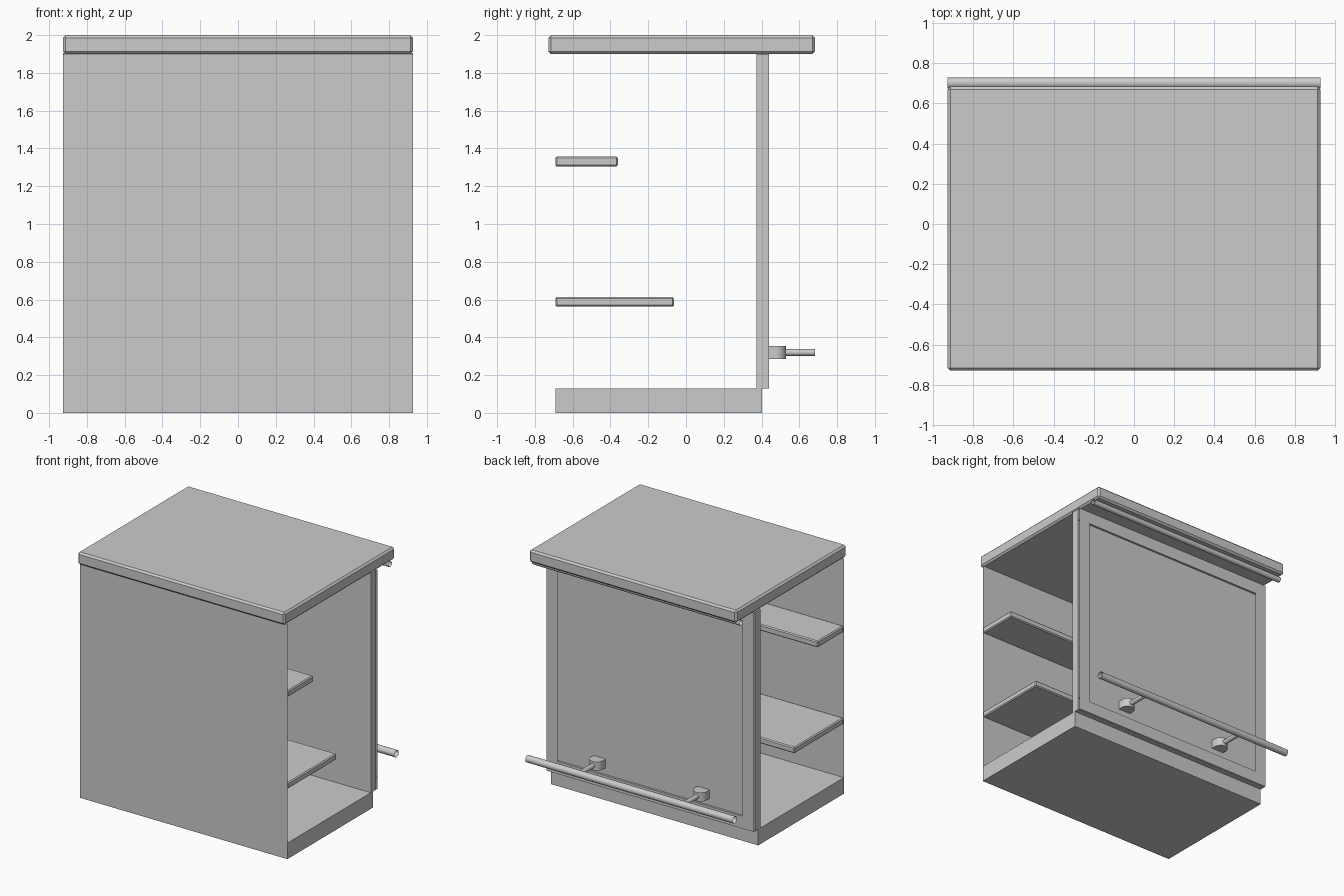
import bpy, bmesh, math

if "Cube" in bpy.data.objects:
    bpy.data.objects.remove(bpy.data.objects["Cube"])


def finish(name, bm, smooth=False):
    me = bpy.data.meshes.new(name)
    bm.to_mesh(me)
    bm.free()
    ob = bpy.data.objects.new(name, me)
    bpy.context.collection.objects.link(ob)
    if smooth:
        bpy.context.view_layer.objects.active = ob
        ob.select_set(True)
        bpy.ops.object.shade_smooth_by_angle(angle=math.radians(40))
        ob.select_set(False)
    return ob


def box(name, x, y, z, bevel=0):
    """Box from (min, max) ranges, with optional chamfer."""
    bm = bmesh.new()
    bmesh.ops.create_cube(bm, size=1)
    for v in bm.verts:
        v.co = [r[0] if c < 0 else r[1] for c, r in zip(v.co, (x, y, z))]
    if bevel:
        bmesh.ops.bevel(bm, geom=bm.edges[:], offset=bevel, segments=1, affect='EDGES')
    return finish(name, bm)


def sheet(name, x, z, y, facing):
    """Upright zero-thickness board facing -y or +y."""
    bm = bmesh.new()
    pts = [(x[0], z[0]), (x[1], z[0]), (x[1], z[1]), (x[0], z[1])][::-facing]
    bm.faces.new([bm.verts.new((a, y, b)) for a, b in pts])
    return finish(name, bm)


def extrude(name, profile, place, a, b, caps=False, smooth=False):
    """Sweep a closed 2D profile from a to b; place(u, v, t) gives 3D points."""
    bm = bmesh.new()
    r0, r1 = ([bm.verts.new(place(u, v, t)) for u, v in profile] for t in (a, b))
    n = len(profile)
    for i in range(n):
        j = (i + 1) % n
        bm.faces.new((r0[i], r0[j], r1[j], r1[i]))
    if caps:
        bm.faces.new(r0[::-1])
        bm.faces.new(r1)
    bmesh.ops.recalc_face_normals(bm, faces=bm.faces[:])
    return finish(name, bm, smooth)


def circle(u, v, r, n=24):
    return [(u + r * math.cos(2 * math.pi * i / n), v + r * math.sin(2 * math.pi * i / n))
            for i in range(n)]


def along_x(u, v, t): return (t, u, v)
def along_y(u, v, t): return (u, t, v)
def along_z(u, v, t): return (u, v, t)


W = 0.927
FULL = (-W, W)

# Counter top, front board, base and shelves
box("counter_top", FULL, (-0.729, 0.683), (1.9, 2.0), 0.014)
sheet("front_board", FULL, (0, 1.9), -0.693, -1)
box("base", FULL, (-0.692, 0.402), (0, 0.13))
box("lower_shelf", FULL, (-0.692, -0.063), (0.563, 0.613), 0.008)
box("upper_shelf", FULL, (-0.692, -0.36), (1.305, 1.357), 0.008)

# Back panel with a thin raised frame around it
box("back_panel", FULL, (0.372, 0.44), (0.13, 1.9))
for label, z in (("bottom", (0.13, 0.23)), ("top", (1.8, 1.9))):
    rail = [(0.441, z[0]), (0.458, z[0]), (0.458, z[1]), (0.441, z[1])]
    extrude(label + "_frame_rail", rail, along_x, -W, W)
for label, x in (("left", (-W, -W + 0.1)), ("right", (W - 0.1, W))):
    sheet(label + "_frame_stile", x, (0.23, 1.8), 0.458, 1)

# Open-ended strip under the back overhang
extrude("under_top_strip", circle(0.62, 1.882, 0.022, 16), along_x, -W, W, smooth=True)

# Foot rail on two brackets
extrude("foot_rail", circle(0.701, 0.32, 0.028), along_x, -W, W, smooth=True)
for label, s in (("left", -1), ("right", 1)):
    cx = s * 0.465
    arc = [(cx + 0.055 * math.cos(math.pi * i / 12), 0.475 + 0.055 * math.sin(math.pi * i / 12))
           for i in range(13)]
    profile = [(cx - 0.055, 0.44), (cx + 0.055, 0.44)] + arc
    extrude(label + "_rail_bracket", profile, along_z, 0.285, 0.355, True, True)
    extrude(label + "_rail_stem", circle(cx, 0.32, 0.019, 16), along_y, 0.52, 0.682, True, True)
